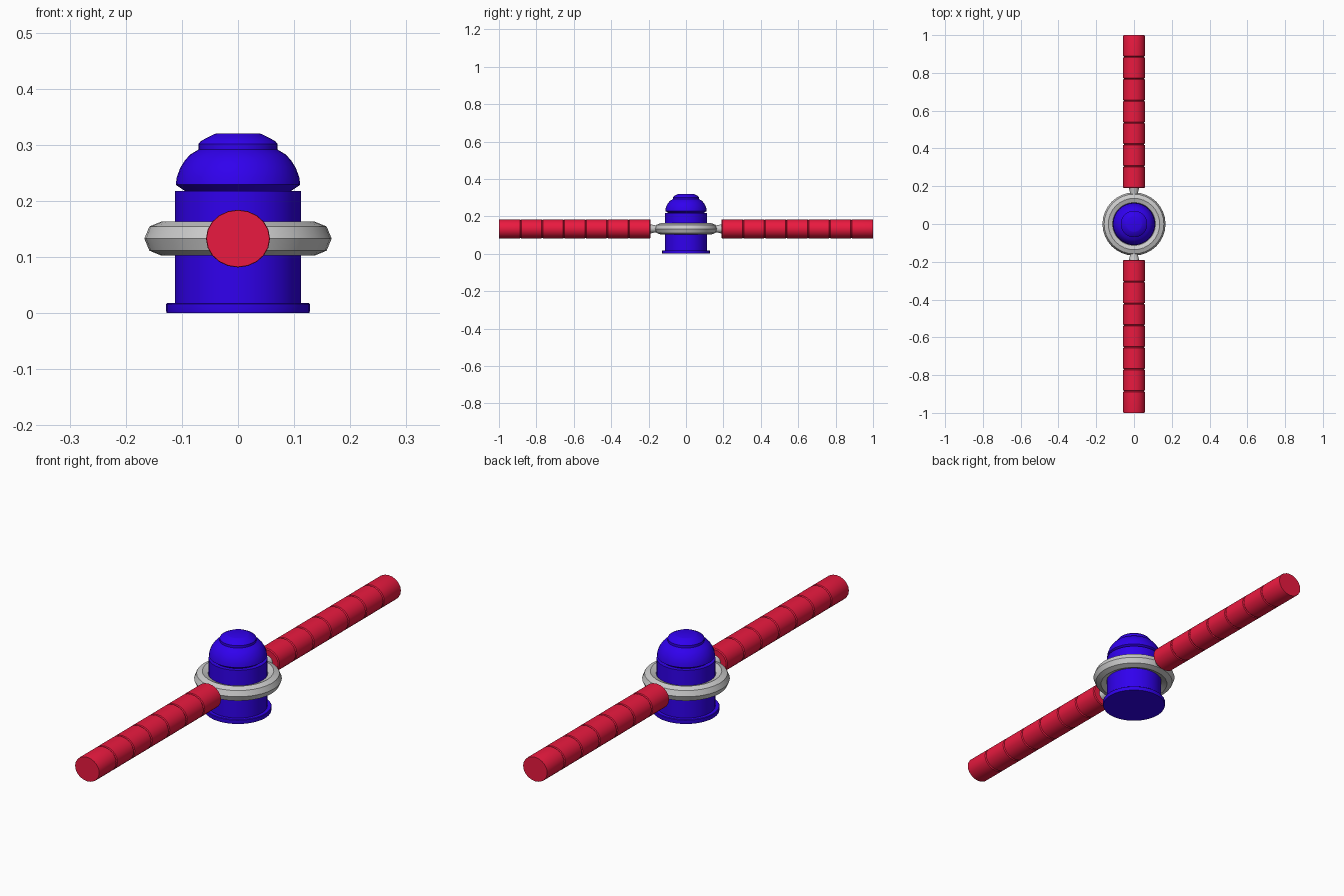
import bpy, bmesh, math
from mathutils import Matrix

if "Cube" in bpy.data.objects:
    bpy.data.objects.remove(bpy.data.objects["Cube"])


def material(name, color):
    m = bpy.data.materials.new(name)
    m.diffuse_color = color
    m.use_nodes = True
    m.node_tree.nodes["Principled BSDF"].inputs["Base Color"].default_value = m.diffuse_color
    return m


blue = material("blue", (0.03, 0.0, 0.85, 1))
red = material("red", (0.82, 0.01, 0.05, 1))


def finish(bm, name, mat=None):
    bmesh.ops.recalc_face_normals(bm, faces=bm.faces[:])
    me = bpy.data.meshes.new(name)
    bm.to_mesh(me)
    bm.free()
    me.shade_smooth()
    me.set_sharp_from_angle(angle=math.radians(32))
    if mat:
        me.materials.append(mat)
    ob = bpy.data.objects.new(name, me)
    bpy.context.collection.objects.link(ob)
    return ob


def lathe(name, profile, sides, mat=None, matrix=Matrix(), closed=False):
    """Revolve (radius, height) points around z, capping open ends."""
    bm = bmesh.new()
    rings = [[bm.verts.new((r * math.cos(2 * math.pi * i / sides),
                            r * math.sin(2 * math.pi * i / sides), h))
              for i in range(sides)] for r, h in profile]
    pairs = list(zip(rings, rings[1:]))
    if closed:
        pairs.append((rings[-1], rings[0]))
    else:
        bm.faces.new(rings[0])
        bm.faces.new(rings[-1])
    for a, b in pairs:
        for i in range(sides):
            j = (i + 1) % sides
            bm.faces.new((a[i], a[j], b[j], b[i]))
    bmesh.ops.transform(bm, matrix=matrix, verts=bm.verts[:])
    return finish(bm, name, mat)


# Domed body with foot flange and stepped cap
lathe("body", [
    (0.127, 0), (0.128, 0.004), (0.128, 0.016), (0.126, 0.018), (0.112, 0.018),
    (0.112, 0.218), (0.095, 0.218), (0.111, 0.229), (0.109, 0.243),
    (0.103, 0.259), (0.095, 0.272), (0.085, 0.283), (0.073, 0.290),
    (0.070, 0.292), (0.070, 0.302), (0.066, 0.307), (0.043, 0.319),
    (0.040, 0.320)], 32, blue)

# Ring around the body
mid = 0.133
lathe("ring", [(0.136 + 0.031 * math.cos(k * math.pi / 4),
                mid + 0.0305 * math.sin(k * math.pi / 4)) for k in range(8)],
      32, closed=True)

# Segmented arm profile
start, count = 0.19, 7
step = (1 - start) / count
arm = []
for k in range(count):
    a, b = start + k * step, start + (k + 1) * step
    arm += [(0.053, a), (0.057, a + 0.004), (0.057, b - 0.004),
            (0.056 if k == count - 1 else 0.053, b - (0 if k == count - 1 else 0.001))]

# Connectors and arms on both sides
for side, label in ((1, "back"), (-1, "front")):
    place = (Matrix.Translation((0, 0, mid))
             @ Matrix.Rotation(-side * math.pi / 2, 4, 'X')
             @ Matrix.Diagonal((1, 0.9, 1, 1)))
    lathe(label + "_connector", [(0.020, 0.15), (0.022, 0.170), (0.028, 0.192)],
          16, None, place)
    lathe(label + "_arm", arm, 20, red, place)
